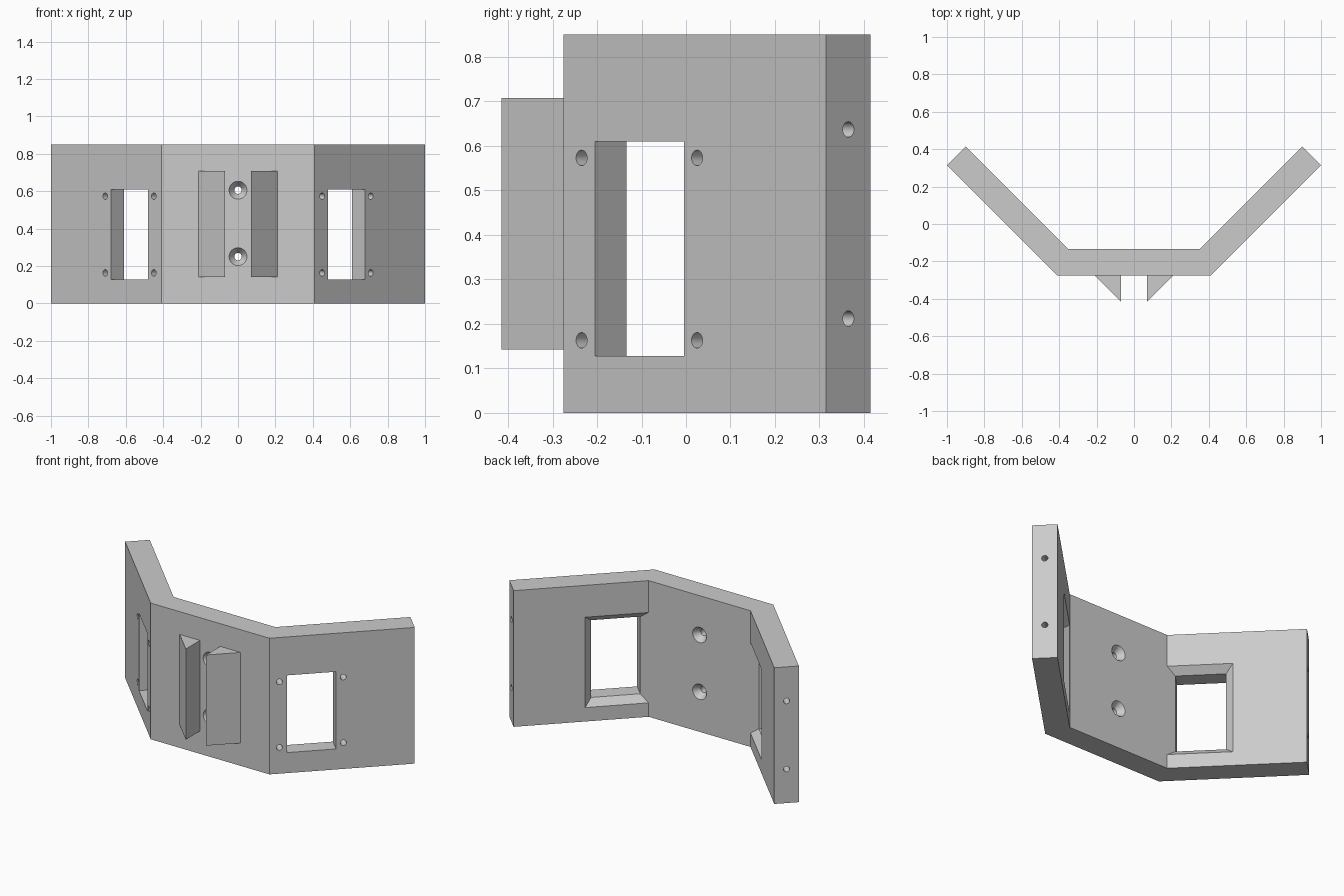
import bpy, bmesh, math
from mathutils import Vector

cube = bpy.data.objects.get("Cube")
if cube:
    bpy.data.objects.remove(cube)

HEIGHT, WALL, FRONT, BEND = 0.85, 0.1414, -0.275, 0.41
D = math.sqrt(0.5)

grey = bpy.data.materials.new("plain grey")
grey.use_nodes = True
grey.diffuse_color = (0.6, 0.6, 0.6, 1)
grey.node_tree.nodes["Principled BSDF"].inputs["Base Color"].default_value = (0.6, 0.6, 0.6, 1)


def loft(bm, rings):
    """Closed solid through a row of matching rings of points."""
    rows = [[bm.verts.new(p) for p in ring] for ring in rings]
    for a, b in zip(rows, rows[1:]):
        for i in range(len(a)):
            j = (i + 1) % len(a)
            bm.faces.new((a[i], a[j], b[j], b[i]))
    bm.faces.new(rows[0])
    bm.faces.new(rows[-1])


def finish(bm, name):
    bmesh.ops.recalc_face_normals(bm, faces=bm.faces)
    mesh = bpy.data.meshes.new(name)
    bm.to_mesh(mesh)
    bm.free()
    mesh.materials.append(grey)
    obj = bpy.data.objects.new(name, mesh)
    bpy.context.collection.objects.link(obj)
    return obj


def prism(name, outline, z0, z1):
    bm = bmesh.new()
    loft(bm, [[(x, y, z) for x, y in outline] for z in (z0, z1)])
    return finish(bm, name)


def frame(origin, along, inward):
    """Maps (distance along face, height, depth into face) to the model."""
    o, u, n = (Vector((*v, 0)) for v in (origin, along, inward))
    return lambda s, z, d: o + u * s + n * d + Vector((0, 0, z))


def round_hole(bm, place, s, z, steps, sides=24):
    """Hole described by (depth, radius) steps."""
    turns = [math.tau * i / sides for i in range(sides)]
    loft(bm, [[place(s + r * math.cos(t), z + r * math.sin(t), d) for t in turns]
              for d, r in steps])


def window(bm, place, s0, s1, z0, z1, steps):
    """Rectangular opening described by (depth, flare) steps."""
    loft(bm, [[place(s0 - f, z0 - f, d), place(s1 + f, z0 - f, d),
               place(s1 + f, z1 + f, d), place(s0 - f, z1 + f, d)] for d, f in steps])


# Bent plate: centre panel with two angled wings
inner = BEND - WALL * math.tan(math.pi / 8)
half = [(BEND, FRONT), (1, 0.315), (0.9, 0.415), (inner, FRONT + WALL)]
plate = prism("bent_plate", half + [(-x, y) for x, y in reversed(half)], 0, HEIGHT)

# Everything removed from the plate
bm = bmesh.new()
centre = frame((0, FRONT), (1, 0), (0, 1))
for z in (0.25, 0.605):
    round_hole(bm, centre, 0, z, [(-0.01, 0.048), (0, 0.048), (0.04, 0.02),
               (WALL - 0.04, 0.02), (WALL, 0.048), (WALL + 0.01, 0.048)])
for side in (1, -1):
    # Flared window and its four blind screw holes
    wing = frame((BEND * side, FRONT), (D * side, D), (-D * side, D))
    window(bm, wing, 0.1, 0.382, 0.128, 0.61,
           [(-0.02, 0), (0.1, 0), (WALL, 0.041), (WALL + 0.02, 0.041)])
    for s in (0.057, 0.424):
        for z in (0.163, 0.573):
            round_hole(bm, wing, s, z, [(-0.01, 0.0175), (0.1, 0.0175)])
    # Blind holes in the wing's end face
    end = frame((0.95 * side, 0.365), (-D * side, D), (-D * side, -D))
    for z in (0.212, 0.637):
        round_hole(bm, end, 0, z, [(-0.01, 0.0175), (0.15, 0.0175)])
cutter = finish(bm, "hole_cutter")
cutter.hide_render = True

# Cut, bake the result and drop the cutter
cut = plate.modifiers.new("holes", "BOOLEAN")
cut.operation, cut.solver, cut.object = "DIFFERENCE", "EXACT", cutter
baked = bpy.data.meshes.new_from_object(
    plate.evaluated_get(bpy.context.evaluated_depsgraph_get()))
plate.modifiers.clear()
plate.data = baked
bpy.data.objects.remove(cutter)

# Triangular ribs on the front
for side, name in ((1, "left_rib"), (-1, "right_rib")):
    prism(name, [(0.21 * side, FRONT), (0.07 * side, FRONT), (0.07 * side, -0.415)], 0.142, 0.708)

# Smooth hole walls, crisp edges
bpy.ops.object.select_all(action="DESELECT")
plate.select_set(True)
bpy.context.view_layer.objects.active = plate
bpy.ops.object.shade_smooth_by_angle(angle=math.radians(30))
